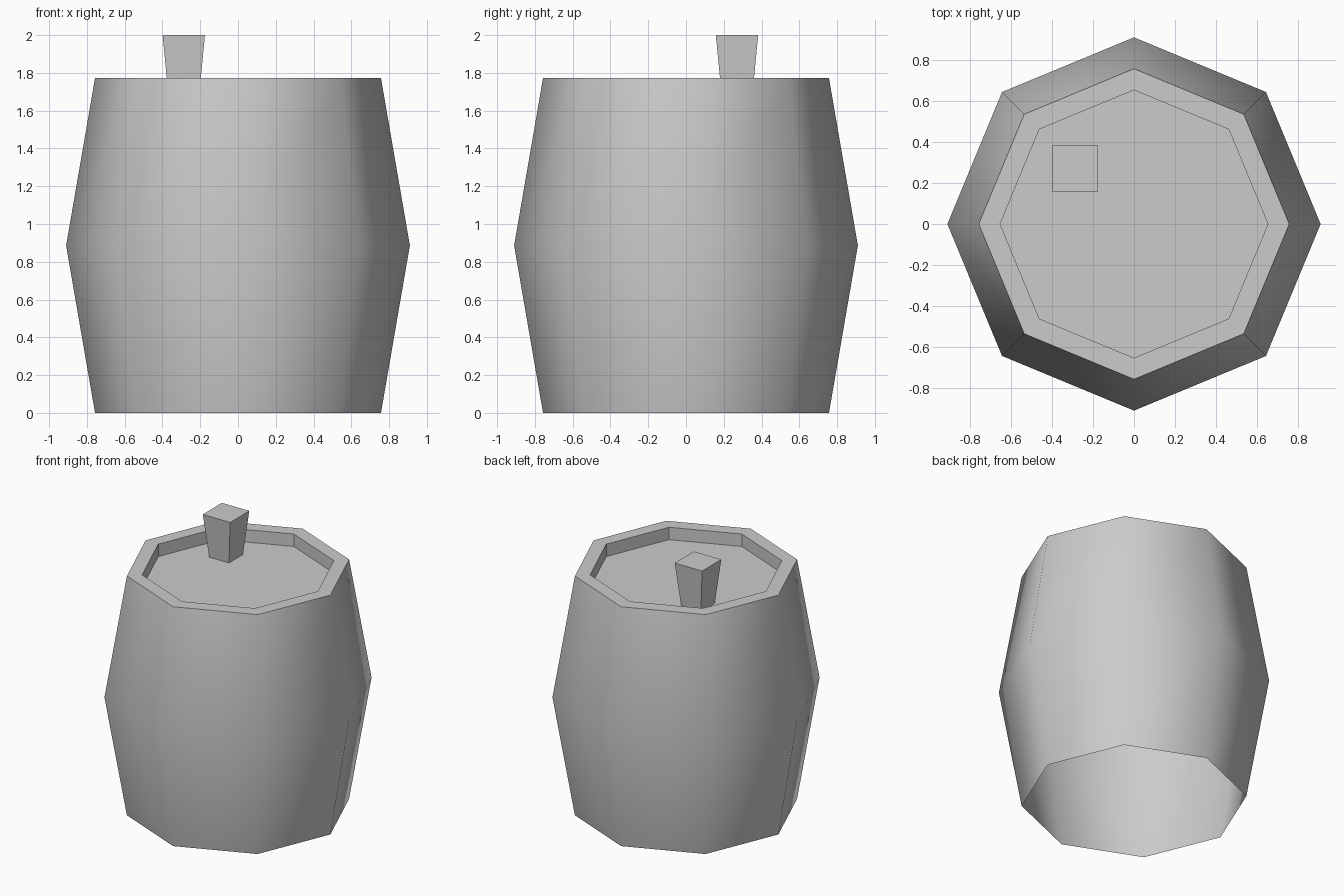
import bpy
import bmesh
import math

cube = bpy.data.objects.get("Cube")
if cube:
    bpy.data.objects.remove(cube, do_unlink=True)

SIDES = 8

grey = bpy.data.materials.new("plain_grey")
grey.use_nodes = True
grey.diffuse_color = (0.6, 0.6, 0.6, 1)
grey.node_tree.nodes["Principled BSDF"].inputs["Base Color"].default_value = (0.6, 0.6, 0.6, 1)


def ring(bm, radius, z, sides=SIDES, turn=0.0):
    """Add one ring of vertices."""
    angles = [turn + math.tau * i / sides for i in range(sides)]
    return [bm.verts.new((radius * math.cos(a), radius * math.sin(a), z)) for a in angles]


def bridge(bm, low, high, smooth=False):
    """Join two rings with a band of quads."""
    n = len(low)
    for i in range(n):
        j = (i + 1) % n
        face = bm.faces.new((low[i], low[j], high[j], high[i]))
        face.smooth = smooth


def finish(bm, name, location=(0, 0, 0)):
    bm.normal_update()
    mesh = bpy.data.meshes.new(name)
    bm.to_mesh(mesh)
    bm.free()
    mesh.materials.append(grey)
    obj = bpy.data.objects.new(name, mesh)
    obj.location = location
    bpy.context.collection.objects.link(obj)
    return obj


# Bulging barrel wall, open underneath, smooth shaded
bm = bmesh.new()
bottom, belly, top = [ring(bm, r, z) for r, z in ((0.757, 0), (0.91, 0.886), (0.757, 1.772))]
bridge(bm, bottom, belly, smooth=True)
bridge(bm, belly, top, smooth=True)
finish(bm, "barrel_wall")

# Flat rim, recess wall and sunken lid
bm = bmesh.new()
outer, inner, floor = [ring(bm, r, z) for r, z in ((0.757, 1.772), (0.653, 1.772), (0.653, 1.68))]
bridge(bm, outer, inner)
bridge(bm, inner, floor)
bm.faces.new(floor)
finish(bm, "rim_and_lid")

# Tapered square plug standing on the lid
bm = bmesh.new()
root2 = math.sqrt(2)
base = ring(bm, 0.081 * root2, 1.68, 4, math.pi / 4)
head = ring(bm, 0.112 * root2, 2.0, 4, math.pi / 4)
bridge(bm, base, head)
bm.faces.new(head)
finish(bm, "plug", (-0.287, 0.27, 0))
